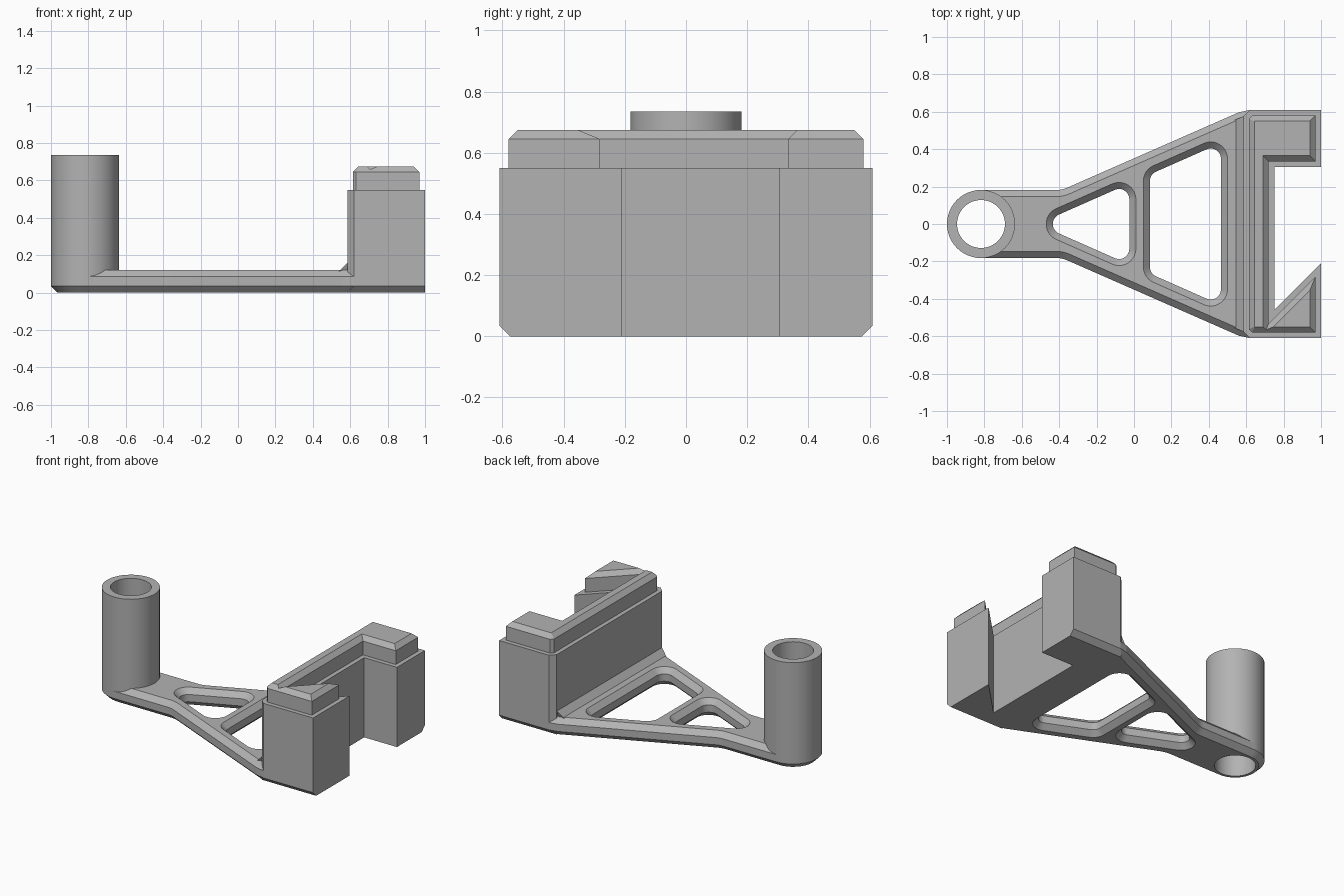
import bpy, bmesh, math
from mathutils import Vector, Matrix

if "Cube" in bpy.data.objects:
    bpy.data.objects.remove(bpy.data.objects["Cube"])

grey = bpy.data.materials.new("plain grey")
grey.diffuse_color = (0.45, 0.45, 0.45, 1)
grey.use_nodes = True
grey.node_tree.nodes["Principled BSDF"].inputs["Base Color"].default_value = grey.diffuse_color
C = 0.035            # chamfer size
HUB_X = -0.818


def rounded(corners, radii):
    """Counter-clockwise outline with arcs at the corners."""
    out, n = [], len(corners)
    for i in range(n):
        a, p, b = (Vector(corners[(i + k) % n]) for k in (-1, 0, 1))
        r = radii[i]
        if not r:
            out.append(p)
            continue
        u, v = (p - a).normalized(), (b - p).normalized()
        turn = math.atan2(u.x * v.y - u.y * v.x, u.dot(v))
        start = p - u * r * math.tan(abs(turn) / 2)
        side = Vector((-u.y, u.x)) * math.copysign(r, turn)
        centre = start + side
        steps = math.ceil(abs(turn) / math.radians(8))
        out += [centre + Matrix.Rotation(turn * k / steps, 2) @ -side
                for k in range(steps + 1)]
    return out


def inset(pts, d, rule=lambda a, b: True):
    """Move the edges accepted by the rule inwards by d."""
    pts = [Vector(p) for p in pts]
    lines = []
    for a, b in zip(pts, pts[1:] + pts[:1]):
        u = (b - a).normalized()
        lines.append((a + Vector((-u.y, u.x)) * (d if rule(a, b) else 0), u))
    out = []
    for i in range(len(pts)):
        (p, u), (q, v) = lines[i - 1], lines[i]
        w = q - p
        t = (w.x * v.y - w.y * v.x) / (u.x * v.y - u.y * v.x)
        out.append(p + u * t)
    return out


def loft(name, layers):
    """Closed solid through stacked outlines given as (z, points)."""
    bm = bmesh.new()
    rings = [[bm.verts.new((p[0], p[1], z)) for p in pts] for z, pts in layers]
    n = len(rings[0])
    bm.faces.new(rings[0][::-1])
    bm.faces.new(rings[-1])
    for lo, hi in zip(rings, rings[1:]):
        for i in range(n):
            j = (i + 1) % n
            bm.faces.new((lo[i], lo[j], hi[j], hi[i]))
    return finish(name, bm)


def finish(name, bm):
    bmesh.ops.recalc_face_normals(bm, faces=bm.faces)
    me = bpy.data.meshes.new(name)
    bm.to_mesh(me)
    bm.free()
    me.materials.append(grey)
    ob = bpy.data.objects.new(name, me)
    bpy.context.collection.objects.link(ob)
    return ob


def activate(ob):
    bpy.ops.object.select_all(action='DESELECT')
    ob.select_set(True)
    bpy.context.view_layer.objects.active = ob


def cut(ob, cutter):
    mod = ob.modifiers.new("cut", 'BOOLEAN')
    mod.operation, mod.solver, mod.object = 'DIFFERENCE', 'EXACT', cutter
    activate(ob)
    bpy.ops.object.modifier_apply(modifier=mod.name)
    bpy.data.objects.remove(cutter)


def circle(r, n=48):
    return [(HUB_X + r * math.cos(2 * math.pi * k / n),
             r * math.sin(2 * math.pi * k / n)) for k in range(n)]


# Tapered arm with chamfered long edges
half = [(-0.818, -0.182), (-0.385, -0.182), (0.56, -0.597), (0.62, -0.61)]
outline = rounded(half + [(x, -y) for x, y in half[::-1]],
                  [0, 0.13, 0, 0, 0, 0, 0.13, 0])
slim = inset(outline, C, lambda a, b: abs(a.x - b.x) > 1e-5)
arm = loft("arm", [(0, slim), (C, outline), (0.12 - C, outline), (0.12, slim)])


# Two lightening windows, flared at top and bottom
def edge_y(x):
    return 0.266 + 0.442 * x


tri = [(-0.602, 0), (0.01, -edge_y(0.01)), (0.01, edge_y(0.01))]
trap = [(0.05, -edge_y(0.05)), (0.5, -edge_y(0.5)),
        (0.5, edge_y(0.5)), (0.05, edge_y(0.05))]
for shape in (tri, trap):
    ring = rounded(shape, [0.09] * len(shape))
    wide, narrow = inset(ring, -0.01), inset(ring, C)
    cut(arm, loft("window_cutter", [(-0.01, wide), (C, narrow),
                                    (0.12 - C, narrow), (0.13, wide)]))
cut(arm, loft("bore_cutter", [(-0.1, circle(0.14)), (0.3, circle(0.14))]))

# Hollow upright hub, chamfered at the foot
profile = [(0.147, 0), (0.182, C), (0.182, 0.735), (0.128, 0.735), (0.128, 0)]
bm = bmesh.new()
rings = [[bm.verts.new((x, y, z)) for x, y in circle(r)] for r, z in profile]
for lo, hi in zip(rings, rings[1:] + rings[:1]):
    for i in range(48):
        j = (i + 1) % 48
        bm.faces.new((lo[i], lo[j], hi[j], hi[i]))
hub = finish("hub", bm)

# C-shaped block with one slanted jaw
block_pts = [(0.585, -0.575), (0.62, -0.61), (1, -0.61), (1, -0.21),
             (0.75, -0.46), (0.75, 0.305), (1, 0.305), (1, 0.61),
             (0.62, 0.61), (0.585, 0.575)]
foot = inset(block_pts, 0.0345, lambda a, b: min(abs(a.y), abs(b.y)) > 0.6)
loft("jaw_block", [(0, foot), (C, block_pts), (0.55, block_pts)])

# Sloped joint between arm and block
loft("joint_wedge", [
    (0.11, [(0.535, -0.555), (0.6, -0.555), (0.6, 0.555), (0.535, 0.555)]),
    (0.16, [(0.585, -0.575), (0.6, -0.575), (0.6, 0.575), (0.585, 0.575)])])

# Raised rim on the block, chamfered at the top
rim = {
    "rim_bar": [(0.632, -0.58), (0.72, -0.58), (0.72, 0.58),
                (0.632, 0.58), (0.614, 0.562), (0.614, -0.562)],
    "rim_square_jaw": [(0.64, 0.335), (0.97, 0.335), (0.97, 0.58), (0.64, 0.58)],
    "rim_slanted_jaw": [(0.672, -0.58), (0.97, -0.58), (0.97, -0.282)],
}
for name, pts in rim.items():
    loft(name, [(0.54, pts), (0.645, pts), (0.675, inset(pts, 0.03))])

# Smooth only the round surfaces
for ob in (arm, hub):
    activate(ob)
    bpy.ops.object.shade_smooth_by_angle(angle=math.radians(10))
